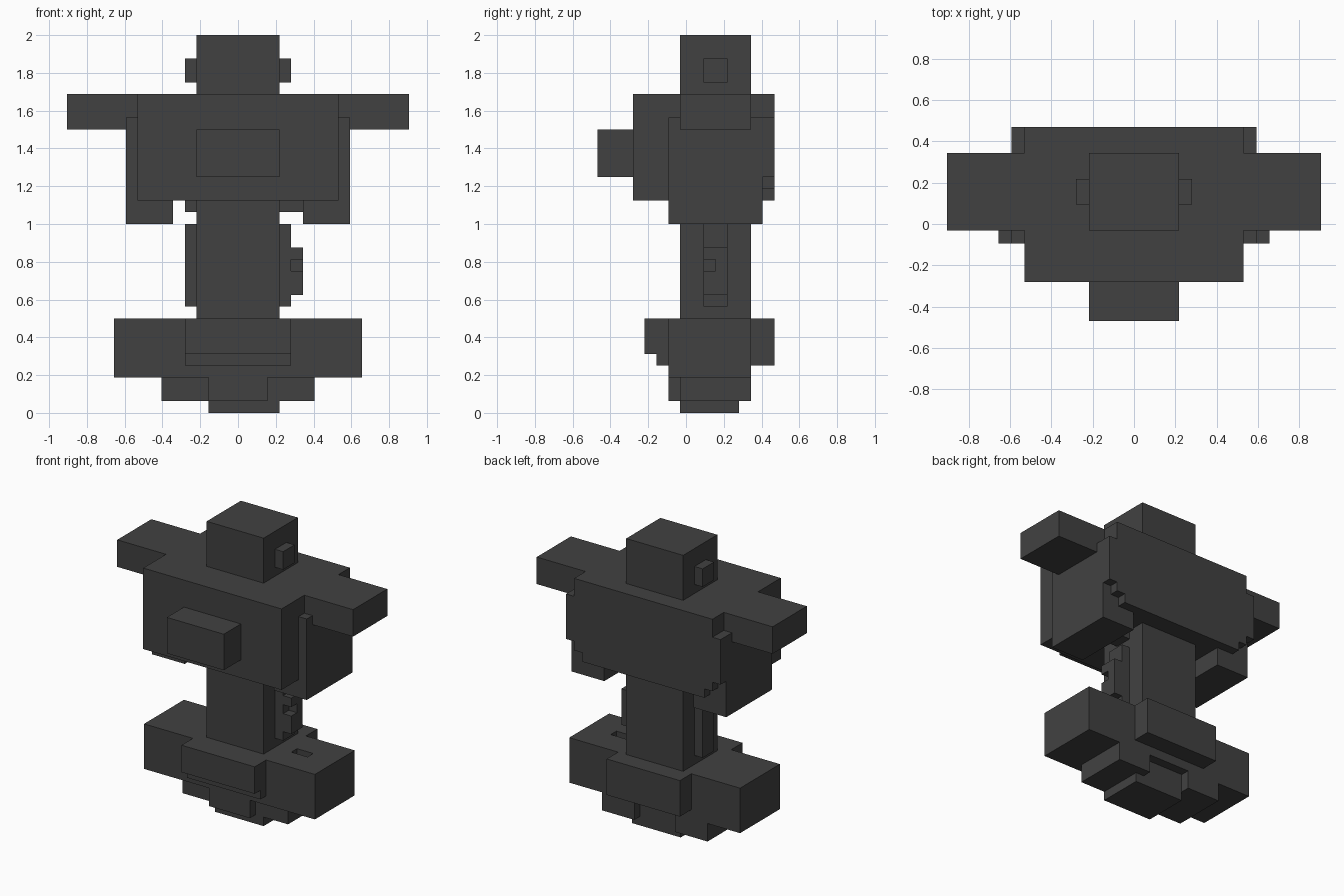
import bpy
import bmesh

if "Cube" in bpy.data.objects:
    bpy.data.objects.remove(bpy.data.objects["Cube"])

U = 1 / 16  # size of one block unit

grey = bpy.data.materials.new("dark grey")
grey.diffuse_color = (0.053, 0.053, 0.053, 1)
grey.use_nodes = True
grey.node_tree.nodes["Principled BSDF"].inputs["Base Color"].default_value = grey.diffuse_color


def boxes(name, *blocks, mirror=False):
    """Make one object from boxes (x0, x1, y0, y1, z0, z1) in block units."""
    bm = bmesh.new()
    for x0, x1, y0, y1, z0, z1 in blocks:
        for s in ((1, -1) if mirror else (1,)):
            verts = bmesh.ops.create_cube(bm, size=1)["verts"]
            for v in verts:
                v.co = (U * s * (x1 if v.co.x > 0 else x0),
                        U * (y1 if v.co.y > 0 else y0),
                        U * (z1 if v.co.z > 0 else z0))
    bmesh.ops.recalc_face_normals(bm, faces=bm.faces)
    mesh = bpy.data.meshes.new(name)
    bm.to_mesh(mesh)
    bm.free()
    mesh.materials.append(grey)
    ob = bpy.data.objects.new(name, mesh)
    bpy.context.collection.objects.link(ob)
    return ob


# Foot and stepped underside
boxes("foot", (-2.5, 3.5, -0.5, 4.5, 0, 1))
boxes("lower_centre", (-2.5, 2.5, -1.5, 4.5, 1, 3))
boxes("lower_wings", (2.5, 6.5, -0.5, 5.5, 1, 3), mirror=True)

# Wide base with two slots cut in its top
base = boxes("base", (-10.5, 10.5, -1.5, 5.5, 3, 8))
slots = boxes("slot_cutter", (5.5, 7.5, 1.5, 2.5, 7, 9), mirror=True)
slots.hide_render = True
slots.hide_viewport = True
cut = base.modifiers.new("slots", "BOOLEAN")
cut.operation = "DIFFERENCE"
cut.solver = "EXACT"
cut.object = slots
boxes("base_front", (-4.5, 4.5, -3.5, -1.5, 5, 8), (-4.5, 4.5, -2.5, -1.5, 4, 5))
boxes("base_back", (-4.5, 4.5, 5.5, 7.5, 4, 8))

# Column with side strips and a notched handle on the right
boxes("column", (-3.5, 3.5, -0.5, 5.5, 8, 18))
boxes("column_strips", (3.5, 4.5, 1.5, 3.5, 9, 16), mirror=True)
boxes("handle", (4.5, 5.5, 1.5, 3.5, 10, 12), (4.5, 5.5, 2.5, 3.5, 12, 13),
      (4.5, 5.5, 1.5, 3.5, 13, 14))
boxes("column_collar", (-4.5, -3.5, 1.5, 3.5, 17, 18), (3.5, 5.5, 1.5, 3.5, 17, 18))

# Torso, stepped back panel, chest plate
boxes("torso", (-8.5, 8.5, -4.5, 6.5, 18, 27))
boxes("back_panel", (-7.5, 7.5, 6.5, 7.5, 18, 27))
boxes("back_panel_edges", (7.5, 8.5, 6.5, 7.5, 19, 27),
      (8.5, 9.5, 6.5, 7.5, 20, 25), mirror=True)
boxes("chest_plate", (-3.5, 3.5, -7.5, -4.5, 20, 24))

# Side blocks and arms
boxes("side_blocks", (5.5, 9.5, -1.5, 6.5, 16, 25), mirror=True)
boxes("arms", (8.5, 14.5, -0.5, 5.5, 24, 27), mirror=True)

# Head and ears
boxes("head", (-3.5, 3.5, -0.5, 5.5, 27, 32))
boxes("ears", (3.5, 4.5, 1.5, 3.5, 28, 30), mirror=True)
